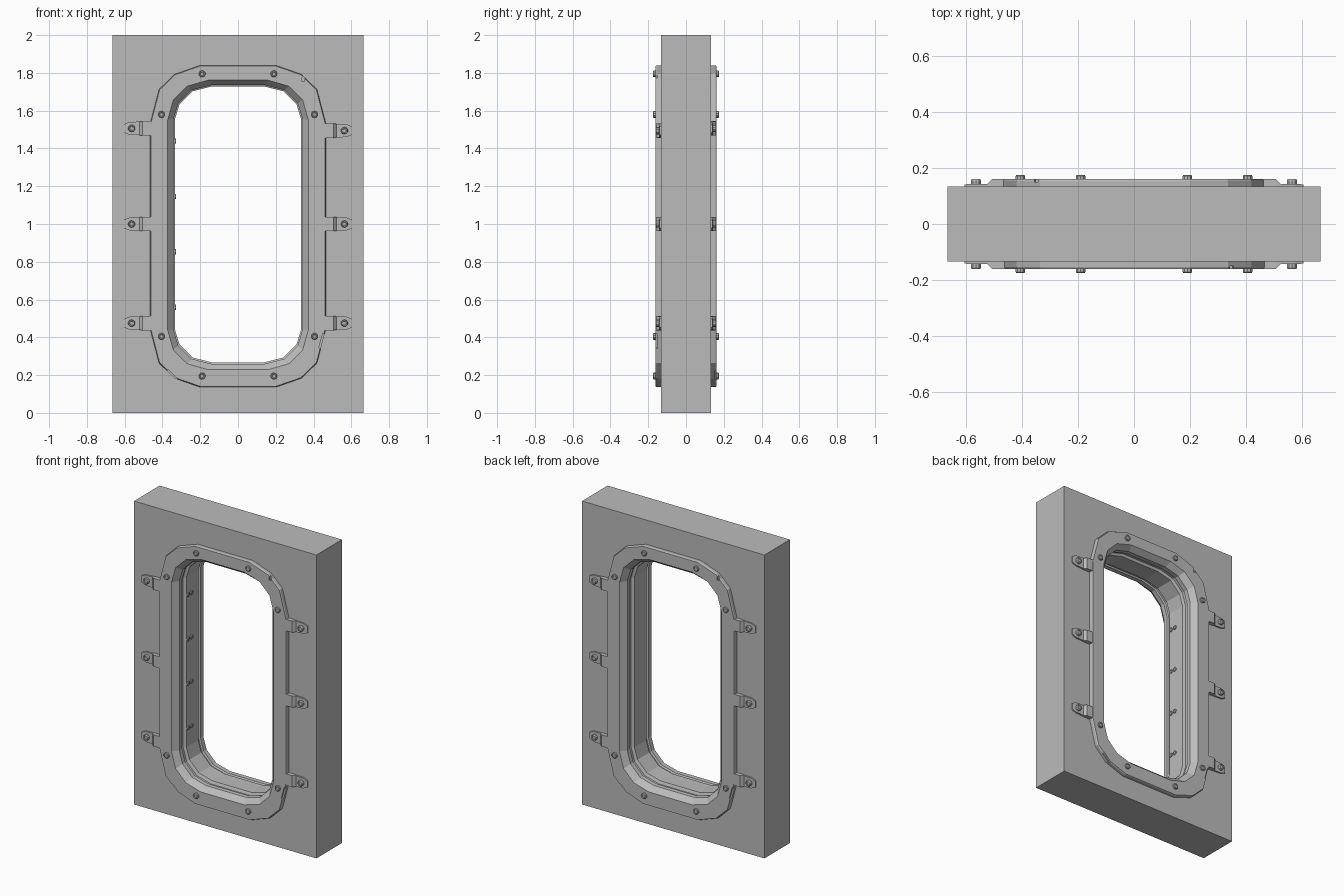
import bpy, bmesh
from math import pi, radians
from mathutils import Matrix, Vector

default = bpy.data.objects.get("Cube")
if default:
    bpy.data.objects.remove(default, do_unlink=True)

grey = bpy.data.materials.new("hull_grey")
grey.use_nodes = True
colour = (0.5, 0.5, 0.5, 1)
grey.diffuse_color = colour
grey.node_tree.nodes["Principled BSDF"].inputs["Base Color"].default_value = colour

# Corner outlines, as x and height above the frame centre
INNER = [(0.333, 0.56), (0.31, 0.635), (0.24, 0.705), (0.14, 0.73)]
OUTER = [(0.465, 0.545), (0.418, 0.725), (0.335, 0.805), (0.20, 0.852)]
CENTRE_IN, CENTRE_OUT = 0.998, 0.988


def finish(name, bm):
    bmesh.ops.recalc_face_normals(bm, faces=bm.faces)
    mesh = bpy.data.meshes.new(name)
    bm.to_mesh(mesh)
    bm.free()
    mesh.materials.append(grey)
    obj = bpy.data.objects.new(name, mesh)
    bpy.context.collection.objects.link(obj)
    return obj


def outline(t):
    """Closed opening outline; t runs from the clear opening to the frame's outer edge."""
    corner = [((a[0] * (1 - t) + b[0] * t), (a[1] * (1 - t) + b[1] * t))
              for a, b in zip(INNER, OUTER)]
    c = CENTRE_IN * (1 - t) + CENTRE_OUT * t
    half = corner + [(-x, z) for x, z in reversed(corner)]
    full = half + [(-x, -z) for x, z in half]
    return [(x, c + z) for x, z in full]


def loft(name, section, closed):
    """Sweep a (t, y) section around the opening."""
    bm = bmesh.new()
    rings = [[bm.verts.new((x, y, z)) for x, z in outline(t)] for t, y in section]
    pairs = list(zip(rings, rings[1:]))
    if closed:
        pairs.append((rings[-1], rings[0]))
    else:
        bm.faces.new(rings[0])
        bm.faces.new(rings[-1])
    for a, b in pairs:
        for i in range(len(a)):
            j = (i + 1) % len(a)
            bm.faces.new((a[i], a[j], b[j], b[i]))
    return finish(name, bm)


def box(name, centre, size, turn=0):
    bm = bmesh.new()
    bmesh.ops.create_cube(bm, size=1)
    m = (Matrix.Translation(centre) @ Matrix.Rotation(turn, 4, 'Y')
         @ Matrix.Diagonal((*size, 1)))
    bmesh.ops.transform(bm, matrix=m, verts=bm.verts)
    return finish(name, bm)


def carve(target, cutter):
    mod = target.modifiers.new("cut", 'BOOLEAN')
    mod.operation = 'DIFFERENCE'
    mod.solver = 'EXACT'
    mod.object = cutter
    bpy.context.view_layer.objects.active = target
    bpy.ops.object.modifier_apply(modifier=mod.name)
    bpy.data.objects.remove(cutter, do_unlink=True)


def bolt(name, base, direction, radius, height, sides=10):
    """Bolt head with a chamfered rim and a small dished top."""
    bm = bmesh.new()
    turn = Vector(direction).to_track_quat('Z', 'Y').to_matrix().to_4x4()
    levels = [(1, -0.01), (1, height * 0.75), (0.85, height),
              (0.6, height), (0.5, height * 0.75)]
    rings = []
    for scale, z in levels:
        ring = bmesh.ops.create_circle(bm, segments=sides, radius=radius * scale)["verts"]
        for v in ring:
            v.co.z = z
        rings.append(ring)
    for a, b in zip(rings, rings[1:]):
        for i in range(sides):
            j = (i + 1) % sides
            bm.faces.new((a[i], a[j], b[j], b[i]))
    bm.faces.new(rings[0])
    bm.faces.new(rings[-1])
    bmesh.ops.transform(bm, matrix=Matrix.Translation(base) @ turn, verts=bm.verts)
    return finish(name, bm)


def tab(name, side, face, z):
    """Mounting tab: ramp down from the frame, then a tapered flat lug."""
    bm = bmesh.new()
    steps = [(0.445, 0.038, 0.160), (0.505, 0.038, 0.160), (0.522, 0.036, 0.143),
             (0.575, 0.034, 0.143), (0.604, 0.022, 0.141)]
    rings = []
    for x, w, y in steps:
        rings.append([bm.verts.new((side * x, face * d, z + s * w))
                      for d, s in ((0.125, -1), (y, -1), (y, 1), (0.125, 1))])
    for a, b in zip(rings, rings[1:]):
        for i in range(4):
            j = (i + 1) % 4
            bm.faces.new((a[i], a[j], b[j], b[i]))
    bm.faces.new(rings[0])
    bm.faces.new(rings[-1])
    return finish(name, bm)


# Wall slab with the opening cut through
wall = box("wall_slab", (0, 0, 1), (1.33, 0.266, 2))
carve(wall, loft("opening_cutter", [(0.5, -0.3), (0.5, 0.3)], False))

# Frame with raised rims, bevelled lips and a stepped lining
half_section = [(0.6, 0.12), (1, 0.12), (1, 0.153), (0.97, 0.161), (0.3, 0.161),
                (0.06, 0.125), (0.06, 0.095), (0.14, 0.09), (0.14, 0.07), (0.0, 0.062)]
section = half_section + [(t, -y) for t, y in reversed(half_section)]
frame = loft("window_frame", section, True)

# Worn nicks in the rims
for x, z, length, turn in ((0.35, 1.79, 0.07, 10), (0.445, 0.38, 0.08, 15),
                           (-0.35, 0.20, 0.07, -45)):
    for face in (-1, 1):
        nick = box("nick_cutter", (-face * x, face * 0.162, z),
                   (0.014, 0.024, length), radians(turn * -face))
        carve(frame, nick)

for face, face_name in ((-1, "front"), (1, "back")):
    for side, side_name in ((-1, "right"), (1, "left")):
        # Bolts at the rim corners
        for i, (x, z) in enumerate(((0.19, 1.795), (0.405, 1.58),
                                    (0.405, 0.405), (0.19, 0.195))):
            bolt(f"{face_name}_{side_name}_rim_bolt_{i}",
                 (side * x, face * 0.161, z), (0, face, 0), 0.018, 0.013)
        # Mounting tabs with their bolts
        drop = 0.006 if side * face < 0 else -0.006
        for i, z in enumerate((1.5, 1.0, 0.475)):
            shift = drop if i == 0 else 0
            tab(f"{face_name}_{side_name}_tab_{i}", side, face, z - shift)
            bolt(f"{face_name}_{side_name}_tab_bolt_{i}",
                 (side * 0.563, face * 0.143, z - shift), (0, face, 0), 0.019, 0.017)

# Two columns of bolts on the right side of the lining
for col, y in enumerate((-0.045, 0.02)):
    for row in range(4):
        bolt(f"lining_bolt_{col}_{row}", (-0.333, y - 0.03 * (col == 1), 0.56 + 0.293 * row),
             (1, 0, 0), 0.014, 0.006)
